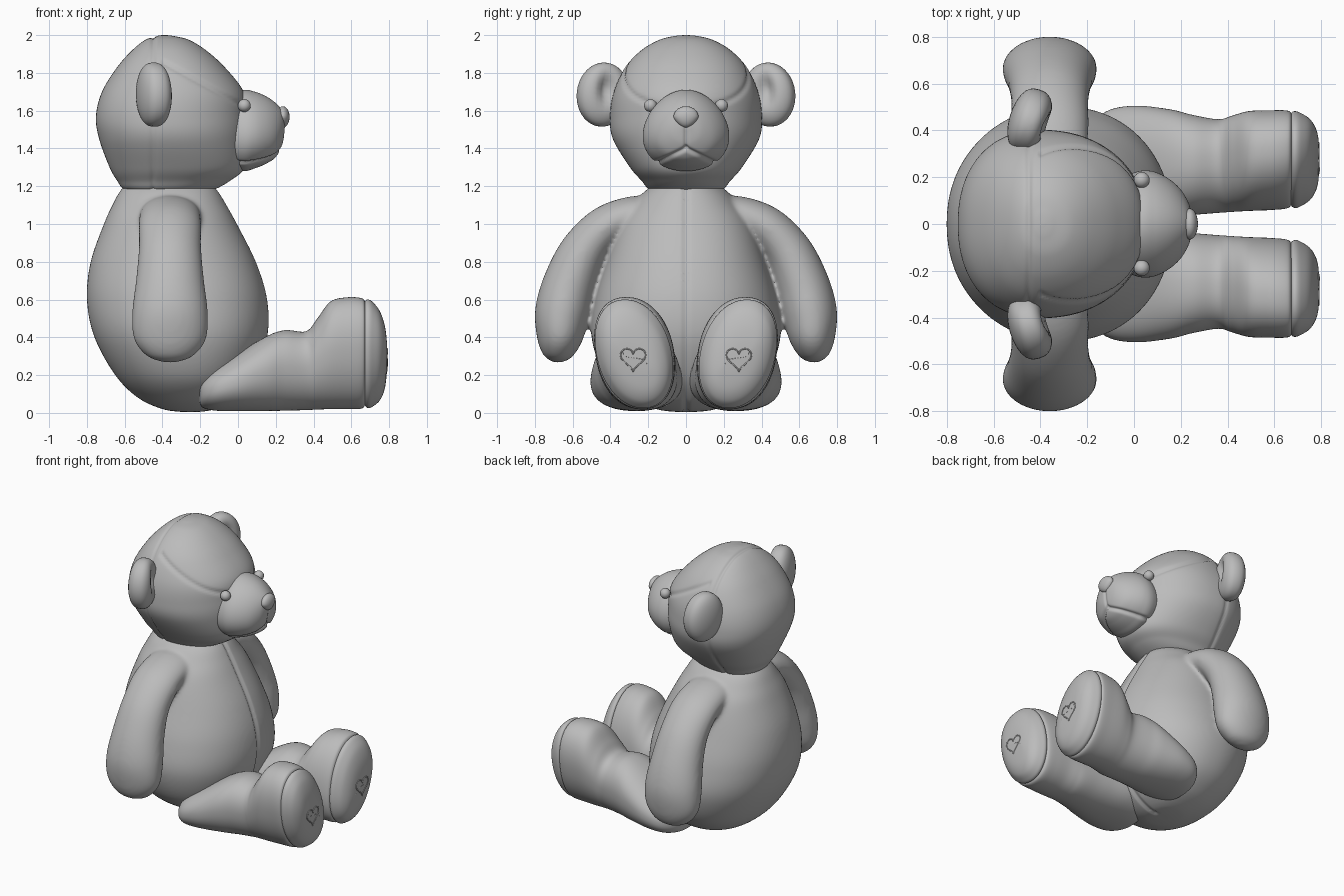
import bpy, bmesh, math
from mathutils import Vector, Matrix

if "Cube" in bpy.data.objects:
    bpy.data.objects.remove(bpy.data.objects["Cube"])

grey = bpy.data.materials.new("soft grey")
grey.use_nodes = True
grey.diffuse_color = (0.5, 0.5, 0.5, 1)
grey.node_tree.nodes["Principled BSDF"].inputs["Base Color"].default_value = (0.5, 0.5, 0.5, 1)


def finish(name, bm):
    """Turn a bmesh into a smooth grey object."""
    bmesh.ops.recalc_face_normals(bm, faces=bm.faces)
    mesh = bpy.data.meshes.new(name)
    bm.to_mesh(mesh)
    bm.free()
    mesh.materials.append(grey)
    mesh.shade_smooth()
    obj = bpy.data.objects.new(name, mesh)
    bpy.context.collection.objects.link(obj)
    return obj


def catmull(a, b, c, d, t):
    return b + (c - a) * (t / 2) + (2 * a - 5 * b + 4 * c - d) * (t * t / 2) \
        + (3 * b - a - 3 * c + d) * (t ** 3 / 2)


def loft(name, rings, sides=96, steps=6, power=2.0, egg=0.0):
    """Skin smooth rings, each given as (centre, half axis u, half axis v)."""
    rings = [tuple(Vector(p) for p in r) for r in rings]
    full, last = [], len(rings) - 1
    for i in range(last):
        four = [rings[max(0, min(last, j))] for j in (i - 1, i, i + 1, i + 2)]
        for s in range(steps):
            full.append([catmull(*(r[k] for r in four), s / steps) for k in range(3)])
    full.append(rings[-1])
    bm, loops = bmesh.new(), []
    for centre, u, v in full:
        loop = []
        for i in range(sides):
            a = math.tau * i / sides
            c, s = (math.copysign(abs(f) ** (2 / power), f) for f in (math.cos(a), math.sin(a)))
            loop.append(bm.verts.new(centre + u * c + v * s * (1 - egg * c)))
        loops.append(loop)
    for low, high in zip(loops, loops[1:]):
        for i in range(sides):
            j = (i + 1) % sides
            bm.faces.new((low[i], low[j], high[j], high[i]))
    bm.faces.new(loops[0])
    bm.faces.new(loops[-1])
    return finish(name, bm)


def upright(rows):
    """Rings stacked in z from (z, back x, front x, half width)."""
    return [(((x0 + x1) / 2, 0, z), ((x1 - x0) / 2, 0, 0), (0, w, 0)) for z, x0, x1, w in rows]


def forward(rows, side=1, lean=0.0):
    """Rings along x from (x, inner y, outer y, low z, high z)."""
    return [((x, side * (y0 + y1) / 2, (z0 + z1) / 2),
             (0, side * lean * max(0, x), (z1 - z0) / 2),
             (0, side * (y1 - y0) / 2, 0)) for x, y0, y1, z0, z1 in rows]


def groove(obj, distance, depth=0.012, width=0.012):
    """Press a stitched seam into the surface where distance is near zero."""
    moves = [(v, v.normal.copy(), distance(v.co)) for v in obj.data.vertices]
    for v, n, d in moves:
        v.co -= n * depth * math.exp(-(d / width) ** 2)


def ball(name, centre, size):
    bm = bmesh.new()
    bmesh.ops.create_uvsphere(bm, u_segments=32, v_segments=20, radius=1)
    bmesh.ops.scale(bm, vec=size, verts=bm.verts)
    bmesh.ops.translate(bm, vec=centre, verts=bm.verts)
    return finish(name, bm)


# Torso and arms, blended into one soft skin
torso = loft("torso", upright([
    (.005, -.3, -.2, .05), (.02, -.4, -.12, .16), (.08, -.53, -.02, .3),
    (.2, -.65, .08, .43), (.4, -.76, .155, .5), (.6, -.8, .155, .48),
    (.8, -.78, .095, .42), (1.0, -.71, -.005, .35), (1.1, -.665, -.06, .28),
    (1.18, -.62, -.11, .21), (1.25, -.55, -.18, .1), (1.27, -.4, -.33, .02)]), power=2.15)
arm_rows = [(.1, 1.03, .04, .08), (.22, 1.06, .09, .15), (.4, 1.0, .11, .165),
            (.53, .87, .125, .165), (.61, .7, .14, .18), (.655, .53, .145, .2),
            (.67, .39, .12, .19), (.68, .3, .075, .12), (.68, .267, .02, .03)]
arms = []
for side in (1, -1):
    rings = []
    for i, (y, z, r, rx) in enumerate(arm_rows):
        a, b = arm_rows[max(0, i - 1)], arm_rows[min(len(arm_rows) - 1, i + 1)]
        t = Vector((b[0] - a[0], b[1] - a[1])).normalized()
        rings.append(((-.36, side * y, z), (rx, 0, 0), (0, -side * t.y * r, t.x * r)))
    arms.append(loft("arm", rings, sides=64))
with bpy.context.temp_override(active_object=torso, object=torso,
                               selected_editable_objects=[torso] + arms):
    bpy.ops.object.join()
torso.name = "torso_and_arms"
remesh = torso.modifiers.new("blend", 'REMESH')
remesh.mode, remesh.voxel_size = 'VOXEL', 0.013
relax = torso.modifiers.new("relax", 'SMOOTH')
relax.factor, relax.iterations = 0.5, 10
skin = bpy.data.meshes.new_from_object(torso.evaluated_get(bpy.context.evaluated_depsgraph_get()))
torso.modifiers.clear()
torso.data = skin
skin.shade_smooth()
groove(torso, lambda p: p.y if p.x > -.2 else 1)

# Head with seams over the crown and from ears to eyes
head = loft("head", upright([
    (1.15, -.5, -.22, .1), (1.18, -.6, -.13, .19), (1.23, -.64, -.04, .235),
    (1.3, -.68, .035, .295), (1.45, -.735, .05, .385), (1.57, -.752, .05, .4),
    (1.7, -.72, .03, .38), (1.83, -.64, -.07, .32), (1.92, -.56, -.17, .235),
    (1.975, -.49, -.26, .14), (1.995, -.43, -.34, .06), (2.0, -.4, -.38, .01)]),
    sides=192, steps=10, power=2.2, egg=.08)
groove(head, lambda p: p.x + .45, .008)
groove(head, lambda p: p.z - (1.64 - .42 * p.x - .05 * p.x / .4) if -.4 < p.x < .03 else 1, .01)

# Muzzle with mouth line
muzzle = loft("muzzle", forward([
    (-.05, -.2, .2, 1.3, 1.69), (.03, -.225, .225, 1.28, 1.71), (.09, -.22, .22, 1.295, 1.7),
    (.15, -.19, .19, 1.32, 1.675), (.2, -.145, .145, 1.355, 1.64),
    (.235, -.085, .085, 1.42, 1.6), (.247, -.03, .03, 1.49, 1.55), (.248, -.005, .005, 1.515, 1.525)]),
    sides=160, steps=12, egg=.15)
groove(muzzle, lambda p: p.z - (1.4 - .5 * abs(p.y)), .014)
groove(muzzle, lambda p: p.y if 1.4 < p.z < 1.54 else 1, .008)

# Rounded triangular nose
nose = ball("nose", (0, 0, 0), (.035, .066, .056))
for v in nose.data.vertices:
    v.co.y *= 1 + 5 * v.co.z if v.co.z < 0 else 1
    v.co += Vector((.238, 0, 1.567))

heart = [(16 * math.sin(a) ** 3 / 240,
          (13 * math.cos(a) - 5 * math.cos(2 * a) - 2 * math.cos(3 * a) - math.cos(4 * a)) / 240)
         for a in (math.tau * i / 48 for i in range(48))]

for side, label in ((1, "left"), (-1, "right")):
    ball(label + "_eye", (.033, side * .188, 1.627), (.034, .034, .034))

    # Ear: a thick cushion with a hollow facing forward
    ear = ball(label + "_ear", (0, 0, 0), (1, 1, 1))
    turn = Matrix.Rotation(side * -.3, 3, 'Z') @ Matrix.Rotation(side * .12, 3, 'X')
    for v in ear.data.vertices:
        x, y, z = v.co
        x = math.copysign(abs(x) ** .75, x) * .088
        if x > 0:
            x -= .06 * math.exp(-(y / .3) ** 2 - ((z - .15) / .42) ** 2)
        v.co = turn @ Vector((x, y * .14, z * .17)) + Vector((-.445, side * .44, 1.685))

    # Leg with raised foot
    loft(label + "_leg", forward([
        (-.205, .2, .3, .07, .13), (-.19, .1, .4, .03, .18), (-.12, .05, .48, .012, .24),
        (0, .02, .505, .01, .315), (.15, .03, .49, .01, .405), (.25, .04, .465, .012, .438),
        (.36, .05, .445, .015, .432), (.42, .055, .46, .018, .5), (.49, .06, .478, .02, .59),
        (.58, .065, .48, .02, .612), (.65, .073, .478, .022, .608), (.672, .09, .465, .04, .59),
        (.68, .12, .43, .08, .55)], side, .07), power=2.2)

    # Sole pad
    sole = loft(label + "_sole", forward([
        (.66, .12, .43, .08, .55), (.672, .085, .468, .04, .59), (.69, .075, .475, .025, .6),
        (.715, .085, .465, .035, .585), (.75, .11, .44, .065, .54), (.775, .15, .4, .12, .47),
        (.787, .2, .35, .2, .39), (.79, .26, .28, .28, .3)], side, .07), power=2.1)

    # Heart stitched on the sole
    curve = bpy.data.curves.new(label + "_heart_stitch", 'CURVE')
    curve.dimensions, curve.bevel_depth, curve.bevel_resolution = '3D', .004, 1
    line = curve.splines.new('POLY')
    line.points.add(len(heart) - 1)
    line.use_cyclic_u = True
    bpy.context.view_layer.update()
    for point, (hy, hz) in zip(line.points, heart):
        hit, where, _, _ = sole.ray_cast(Vector((2, side * .28 + hy, .29 + hz)), Vector((-1, 0, 0)))
        point.co = (*where, 1)
    curve.materials.append(grey)
    bpy.context.collection.objects.link(bpy.data.objects.new(curve.name, curve))
